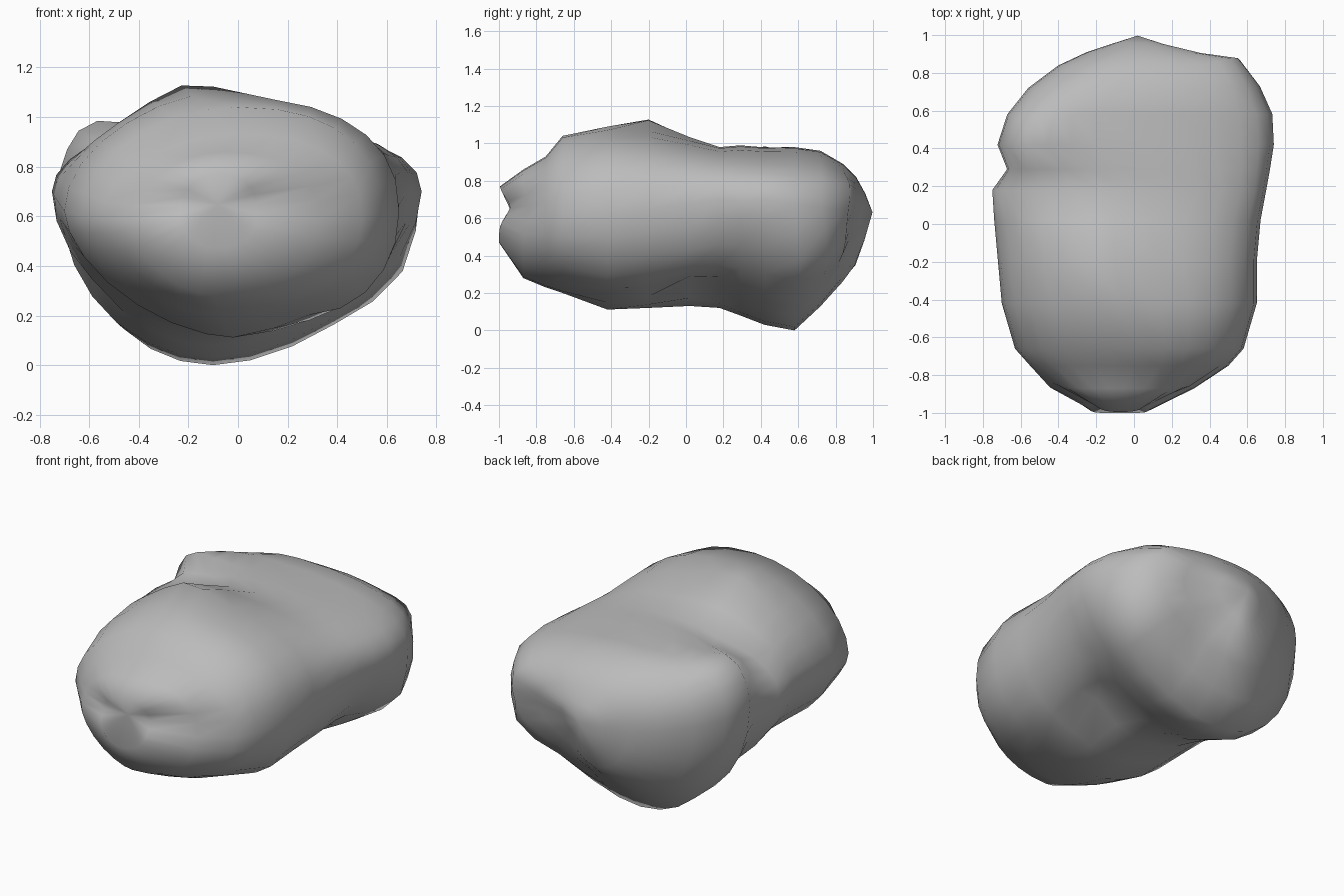
import bpy, bmesh, math
from mathutils import Vector

cube = bpy.data.objects.get("Cube")
if cube:
    bpy.data.objects.remove(cube, do_unlink=True)

SIDES = 28

# Cross-sections along the rock:
# y, x min, x max, z of the widest point, z min, z max, x of bottom, x of top
SECTIONS = [
    (-1, -.24, .08, .61, .47, .77, -.1, -.08),
    (-.87, -.45, .33, .59, .28, .86, -.1, -.05),
    (-.75, -.55, .5, .59, .23, .93, -.08, 0),
    (-.66, -.63, .58, .6, .2, 1.04, -.08, 0),
    (-.42, -.7, .65, .62, .11, 1.08, -.02, -.05),
    (-.2, -.72, .65, .65, .12, 1.07, -.02, -.1),
    (.02, -.74, .67, .68, .13, 1.02, -.02, -.1),
    (.18, -.75, .7, .7, .12, .98, -.05, 0),
    (.29, -.67, .72, .69, .08, .99, -.1, -.1),
    (.42, -.72, .74, .7, .03, .98, -.1, -.2),
    (.58, -.67, .73, .68, 0, .98, -.1, -.2),
    (.72, -.56, .66, .66, .13, .96, -.1, -.1),
    (.84, -.4, .55, .64, .26, .89, -.05, 0),
    (.91, -.25, .38, .62, .34, .82, 0, .03),
    (.96, -.1, .18, .62, .46, .73, .02, .03),
]

# Local swellings and hollows: centre, radius, push direction and amount
LUMPS = [
    ((-.2, -.2, 1.06), .19, (0, 0, .07)),         # crown
    ((-.57, .43, .9), .16, (-.03, 0, .07)),       # rear shoulder
    ((.62, .7, .38), .2, (.04, .05, -.06)),       # low rear corner
    ((.5, .84, .72), .13, (.01, .04, .02)),       # high rear corner
    ((.3, .91, .6), .1, (0, -.06, 0)),            # rear notch
    ((.18, .86, .45), .16, (-.02, -.06, .04)),    # hollow under rear ledge
    ((.3, .07, .2), .15, (-.02, 0, .11)),         # hollow in the belly
    ((.25, -.4, .17), .15, (0, 0, .05)),          # belly fold
    ((-.4, .27, .95), .15, (0, 0, -.03)),         # groove behind the crown
]


def power(value, exponent):
    return math.copysign(abs(value) ** (2 / exponent), value)


def ring_point(section, angle):
    """Point on a lopsided rounded section, built from four quarter curves."""
    y, x0, x1, zm, z0, z1, xb, xt = section
    c, s = math.cos(angle), math.sin(angle)
    rear = min(max(y / .3, 0), 1)
    if s >= 0:
        exponent = 2.35 if c > 0 else 1.9 + .3 * rear
        middle, height = xt, z1 - zm
    else:
        exponent = 2.15 - .4 * rear if c > 0 else 1.65 + .4 * rear
        middle, height = xb, zm - z0
    width = x1 - middle if c > 0 else middle - x0
    return Vector((middle + width * power(c, exponent), y,
                   zm + height * power(s, exponent)))


def displaced(point):
    """Move a point by the groove across the nose and every lump in reach."""
    moved = point.copy()
    nose = max(-.75 - point.y, 0) / .25
    moved.y += .06 * nose * math.exp(-((point.z - .66) / .07) ** 2)
    for centre, radius, push in LUMPS:
        distance = (point - Vector(centre)).length
        moved += Vector(push) * math.exp(-(distance / radius) ** 2)
    return moved


# Loft the body through its sections
bm = bmesh.new()
rings = []
for section in SECTIONS:
    rings.append([bm.verts.new(displaced(ring_point(section, math.tau * i / SIDES)))
                  for i in range(SIDES)])
for a, b in zip(rings, rings[1:]):
    for i in range(SIDES):
        j = (i + 1) % SIDES
        bm.faces.new((a[i], a[j], b[j], b[i]))

# Close the two ends with shallow fans
for ring, tip in ((rings[0], (-.08, -1, .65)), (rings[-1], (.02, 1, .63))):
    end = bm.verts.new(displaced(Vector(tip)))
    for i in range(SIDES):
        bm.faces.new((ring[i], ring[(i + 1) % SIDES], end))
bmesh.ops.recalc_face_normals(bm, faces=bm.faces)

mesh = bpy.data.meshes.new("rock")
bm.to_mesh(mesh)
bm.free()
rock = bpy.data.objects.new("rock", mesh)
bpy.context.collection.objects.link(rock)

# Plain grey stone
stone = bpy.data.materials.new("grey_stone")
stone.use_nodes = True
grey = (.5, .5, .5, 1)
stone.diffuse_color = grey
stone.node_tree.nodes["Principled BSDF"].inputs["Base Color"].default_value = grey
mesh.materials.append(stone)

bpy.ops.object.select_all(action="DESELECT")
rock.select_set(True)
bpy.context.view_layer.objects.active = rock
bpy.ops.object.shade_smooth()
